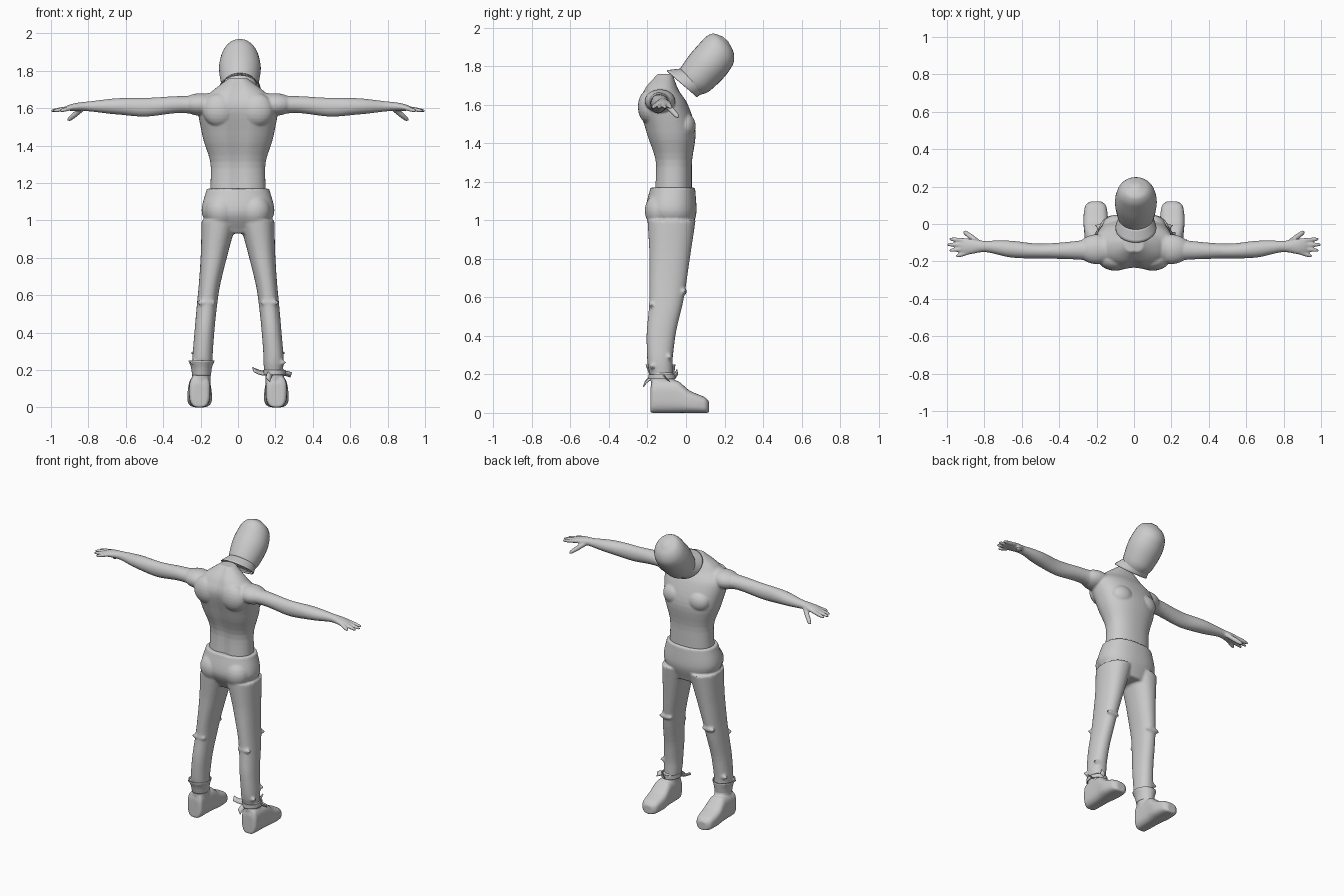
import bpy, bmesh, math
from mathutils import Vector, Matrix

cube = bpy.data.objects.get("Cube")
if cube:
    bpy.data.objects.remove(cube, do_unlink=True)

grey = bpy.data.materials.new("plain grey")
grey.use_nodes = True
grey.diffuse_color = (.6, .6, .6, 1)
grey.node_tree.nodes["Principled BSDF"].inputs["Base Color"].default_value = grey.diffuse_color
X, Y, Z = Vector((1, 0, 0)), Vector((0, 1, 0)), Vector((0, 0, 1))


def blend(rows, steps=5):
    """Fill in a smooth run of rows between a few key rows, without overshoot."""
    rows = [Vector(row) for row in rows]
    deltas = [b - a for a, b in zip(rows, rows[1:])]
    slopes = [deltas[0]]
    for before, after in zip(deltas, deltas[1:]):
        slopes.append(Vector([2 * p * q / (p + q) if p * q > 0 else 0 for p, q in zip(before, after)]))
    slopes.append(deltas[-1])
    filled = []
    for i, delta in enumerate(deltas):
        for step in range(steps):
            t = step / steps
            ease = t * t * (3 - 2 * t)
            filled.append(rows[i] + delta * ease
                          + slopes[i] * (t * (1 - t) ** 2) - slopes[i + 1] * (t * t * (1 - t)))
    return filled + [rows[-1]]


def loft(bm, rings, power=2, sides=32, caps=True, groove=0):
    """Skin rings of (centre, u radius vector, v radius vector)."""
    loops = []
    for centre, u, v in rings:
        loop = []
        for i in range(sides):
            angle = math.tau * i / sides
            c, s = math.cos(angle), math.sin(angle)
            across = math.copysign(abs(c) ** (2 / power), c)
            depth = math.copysign(abs(s) ** (2 / power), s)
            if s < 0:
                depth *= 1 - groove * math.exp(-(c / .2) ** 2)
            loop.append(bm.verts.new(centre + u * across + v * depth))
        loops.append(loop)
    for lower, upper in zip(loops, loops[1:]):
        for i in range(sides):
            j = (i + 1) % sides
            bm.faces.new((lower[i], lower[j], upper[j], upper[i]))
    if caps:
        bm.faces.new(loops[0])
        bm.faces.new(loops[-1])


def upright(rows):
    """Rows of height, centre x, half width, back y, front y."""
    return [(Vector((x, (back + front) / 2, z)), X * half, Y * ((front - back) / 2))
            for z, x, half, back, front in blend(rows)]


def blob(bm, centre, radii):
    place = Matrix.Translation(centre) @ Matrix.Diagonal((*radii, 1))
    bmesh.ops.create_uvsphere(bm, u_segments=24, v_segments=12, radius=1, matrix=place)


def finger(bm, root, tip, radius):
    root, tip = Vector(root), Vector(tip)
    along = tip - root
    u = along.cross(Z).normalized() * radius
    v = u.cross(along.normalized())
    loft(bm, [(root + along * t, u * size, v * size)
              for t, size in ((0, 1), (.6, 1), (.9, .8), (1, .4))], sides=12)


def finish(name, bm, voxel=0, relax=0, thickness=0):
    bmesh.ops.recalc_face_normals(bm, faces=bm.faces)
    for face in bm.faces:
        face.smooth = True
    mesh = bpy.data.meshes.new(name)
    bm.to_mesh(mesh)
    bm.free()
    mesh.materials.append(grey)
    part = bpy.data.objects.new(name, mesh)
    bpy.context.collection.objects.link(part)
    if voxel:
        merge = part.modifiers.new("merge", "REMESH")
        merge.mode, merge.voxel_size, merge.use_smooth_shade = "VOXEL", voxel, True
        part.modifiers.new("relax", "SMOOTH").iterations = relax
    if thickness:
        part.modifiers.new("thickness", "SOLIDIFY").thickness = thickness


# Bare torso with neck stub, spine groove, muscles and both arms
bm = bmesh.new()
loft(bm, upright([
    (1.1, 0, .15, -.17, .03), (1.28, 0, .145, -.16, .03), (1.45, 0, .19, -.21, .05),
    (1.6, 0, .215, -.25, .01), (1.68, 0, .15, -.22, -.04), (1.76, 0, .05, -.15, -.07)]),
    power=2.3, sides=48, groove=.13)
for side in (-1, 1):
    blob(bm, (side * .09, -.01, 1.49), (.08, .06, .07))     # chest
    blob(bm, (side * .1, -.19, 1.59), (.09, .06, .09))      # shoulder blade
    blob(bm, (side * .2, -.135, 1.62), (.1, .08, .06))      # shoulder
    # Arm rows: distance out, y, height, half depth, half thickness
    arm = blend([(.1, -.13, 1.61, .09, .08), (.3, -.14, 1.62, .05, .045),
                 (.5, -.145, 1.605, .04, .05), (.65, -.135, 1.61, .045, .043),
                 (.8, -.12, 1.61, .03, .026), (.88, -.12, 1.605, .042, .02),
                 (.92, -.12, 1.6, .035, .012)])
    loft(bm, [(Vector((side * x, y, z)), Y * half, Z * thick) for x, y, z, half, thick in arm])
    for i in range(4):
        reach = 1 - .012 * (i - 1) ** 2
        finger(bm, (side * .88, -.09 - .02 * i, 1.605), (side * reach, -.08 - .031 * i, 1.585), .012)
    finger(bm, (side * .83, -.1, 1.6), (side * .91, -.04, 1.535), .015)
finish("torso_and_arms", bm, voxel=.006, relax=3)

# Trousers: hips, seat and two tapering legs with folds at knee and shin
bm = bmesh.new()
loft(bm, upright([(1.17, 0, .167, -.185, .047), (1.05, 0, .195, -.21, .055),
                  (.93, 0, .13, -.15, .02)]), power=2.3, sides=48)
for side, hem in ((-1, .22), (1, .19)):
    blob(bm, (side * .09, -.135, 1.05), (.085, .08, .09))
    loft(bm, upright([(z, side * x, half, back, front) for z, x, half, back, front in (
        (1, .1, .095, -.2, .05), (.8, .13, .07, -.19, .02), (.6, .16, .055, -.19, -.01),
        (.4, .18, .053, -.205, -.055), (.26, .19, .054, -.2, -.07),
        (hem, .19, .05, -.185, -.07))]), power=2.2)
    for z, y in ((.63, -.01), (.56, -.18), (.29, -.085), (.24, -.175)):
        blob(bm, (side * (.24 - z / 8), y, z), (.05, .014, .016))
finish("trousers", bm, voxel=.008, relax=3)

# Boots: rounded foot merged with an ankle shaft
for name, side in (("right_boot", -1), ("left_boot", 1)):
    bm = bmesh.new()
    foot = blend([(-.185, .04, .13), (-.17, .055, .17), (-.06, .06, .17),
                  (.02, .066, .115), (.1, .055, .08), (.12, .03, .06)])
    loft(bm, [(Vector((side * .205, y, h / 2)), X * half, Z * (h / 2)) for y, half, h in foot], power=3)
    loft(bm, upright([(.05, side * .2, .05, -.18, -.05), (.21, side * .195, .05, -.185, -.065)]))
    finish(name, bm, voxel=.007, relax=3)

# Flared cuff on the right boot, loose strap around the left ankle
bm = bmesh.new()
loft(bm, upright([(.17, -.195, .05, -.185, -.065), (.21, -.195, .055, -.195, -.06),
                  (.25, -.195, .07, -.21, -.055)]), caps=False)
finish("right_boot_cuff", bm, thickness=.006)
bm = bmesh.new()
loft(bm, upright([(.175, .195, .06, -.195, -.055), (.2, .195, .06, -.195, -.055)]), caps=False)
finish("left_ankle_strap", bm, thickness=.006)

# Strap ends curl out from the ankle: direction in degrees, reach, rise
for name, degrees, reach, rise in (("inner", 200, .12, .02), ("back", 250, .1, -.035),
                                   ("outer", 20, .095, -.01), ("front", 80, .08, .03)):
    bm = bmesh.new()
    angle = math.radians(degrees)
    outward = Vector((math.cos(angle), math.sin(angle), 0))
    half = (outward.cross(Z) + Z) * .012
    edges = []
    for i in range(6):
        t = i / 5
        spot = Vector((.195, -.125, .185)) + outward * (.05 + (reach - .05) * t) + Z * (rise * t * t)
        edges.append((bm.verts.new(spot - half), bm.verts.new(spot + half)))
    for (a, b), (c, d) in zip(edges, edges[1:]):
        bm.faces.new((a, b, d, c))
    finish("strap_end_" + name, bm, thickness=.005)

# Hooded head floating ahead of the neck, tilted forward, with a flared collar
axis, across = Vector((0, .67, .74)), Vector((0, .74, -.67))


def tilted(rows):
    """Rows of distance along the head axis, rear edge, fore edge, half width."""
    return [(Vector((.01, -.013, 1.715)) + axis * along + across * ((rear + fore) / 2),
             X * half, across * ((fore - rear) / 2)) for along, rear, fore, half in blend(rows)]


bm = bmesh.new()
loft(bm, tilted([(0, -.05, .1, .08), (.06, -.065, .13, .1), (.16, -.075, .138, .112),
                 (.24, -.075, .128, .1), (.29, -.06, .09, .07), (.315, -.01, .03, .02)]))
finish("hooded_head", bm)
bm = bmesh.new()
loft(bm, tilted([(.045, -.06, .115, .09), (-.01, -.108, .102, .11)]), caps=False)
finish("hood_collar", bm, thickness=.006)
